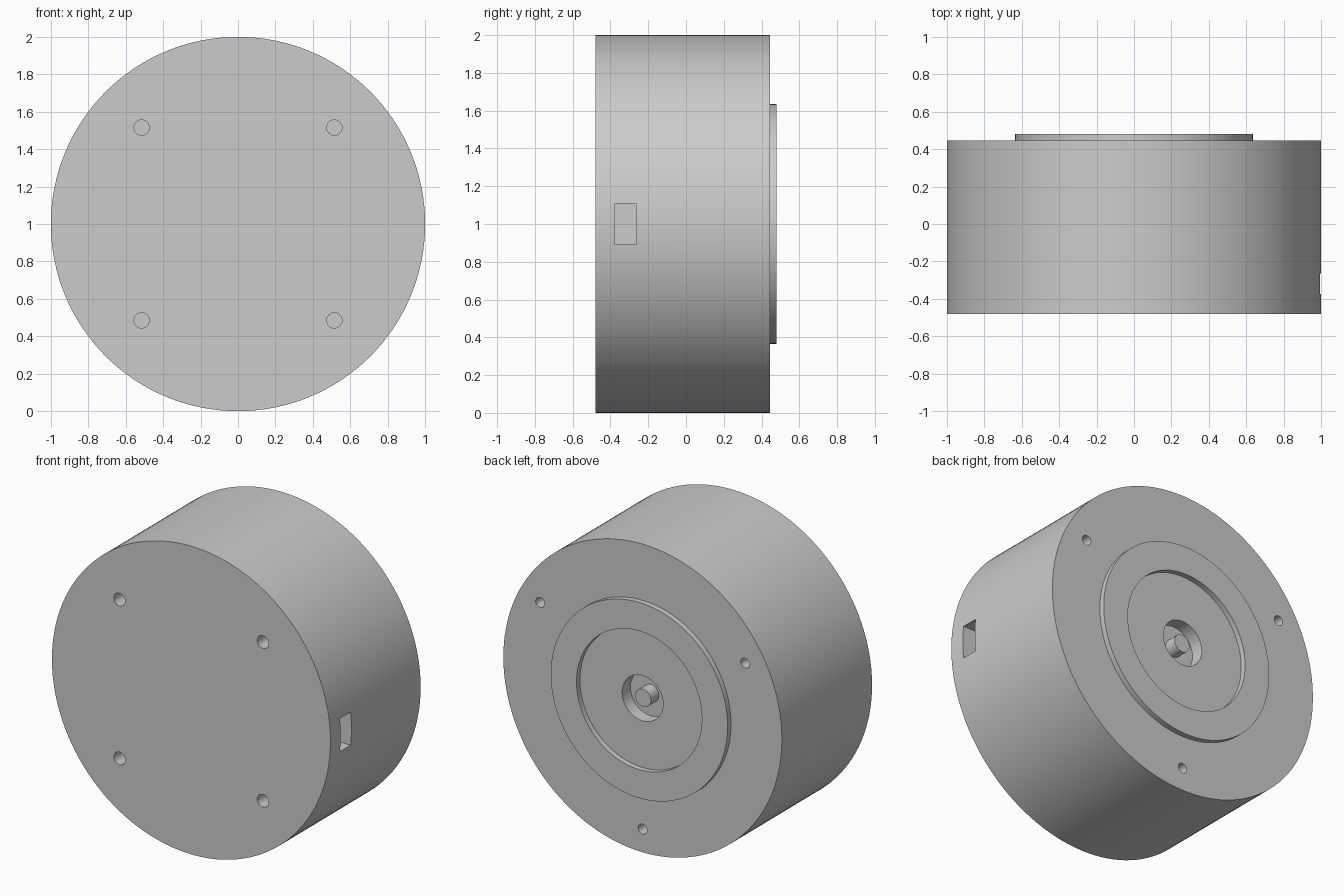
import bpy, bmesh, math
from mathutils import Matrix, Vector

if "Cube" in bpy.data.objects:
    bpy.data.objects.remove(bpy.data.objects["Cube"], do_unlink=True)

grey = bpy.data.materials.new("light grey metal")
grey.use_nodes = True
colour = (0.6, 0.6, 0.6, 1)
grey.diffuse_color = colour
grey.node_tree.nodes["Principled BSDF"].inputs["Base Color"].default_value = colour

SIDES = 128
FRONT, BACK = -0.48, 0.445
AXIS_Z = 1.0


def finish(bm, name):
    bmesh.ops.recalc_face_normals(bm, faces=bm.faces)
    mesh = bpy.data.meshes.new(name)
    bm.to_mesh(mesh)
    bm.free()
    mesh.materials.append(grey)
    obj = bpy.data.objects.new(name, mesh)
    bpy.context.collection.objects.link(obj)
    return obj


def lathe(name, profile, closed=False):
    """Turn (radius, y) points around the horizontal axis of the housing."""
    bm = bmesh.new()
    verts = [bm.verts.new((r, y, AXIS_Z)) for r, y in profile]
    edges = [bm.edges.new(pair) for pair in zip(verts, verts[1:])]
    if closed:
        edges.append(bm.edges.new((verts[-1], verts[0])))
    bmesh.ops.spin(bm, geom=verts + edges, cent=(0, 0, AXIS_Z), axis=(0, 1, 0),
                   angle=math.tau, steps=SIDES, use_duplicate=False)
    bmesh.ops.remove_doubles(bm, verts=bm.verts, dist=0.0001)
    return finish(bm, name)


def add_hole(bm, x, z, y, radius, depth):
    """Add a drill shape centred on the surface, reaching depth inside."""
    place = Matrix.Translation((x, y, z)) @ Matrix.Rotation(math.pi / 2, 4, "X")
    bmesh.ops.create_cone(bm, cap_ends=True, segments=32, radius1=radius,
                          radius2=radius, depth=depth * 2, matrix=place)


def activate(obj):
    bpy.ops.object.select_all(action="DESELECT")
    obj.select_set(True)
    bpy.context.view_layer.objects.active = obj


# Housing with a round well in the back for the shaft
housing = lathe("housing", [(0, FRONT), (1, FRONT), (1, BACK),
                            (0.147, BACK), (0.147, 0.36), (0, 0.36)])

# Raised ring and central shaft on the back
ring = lathe("raised_ring", [(0.45, BACK - 0.01), (0.635, BACK - 0.01),
                             (0.635, 0.48), (0.45, 0.48)], closed=True)
shaft = lathe("shaft", [(0, 0.34), (0.057, 0.34), (0.057, 0.44), (0, 0.44)])

# Screw holes: four in the front, three in the back
bm = bmesh.new()
for sx in (-1, 1):
    for sz in (-1, 1):
        add_hole(bm, sx * 0.515, AXIS_Z + sz * 0.515, FRONT, 0.041, 0.12)
for degrees in (30, 150, 270):
    a = math.radians(degrees)
    add_hole(bm, 0.85 * math.cos(a), AXIS_Z + 0.85 * math.sin(a), BACK, 0.032, 0.12)

# Cable slot in the left side
slot = Matrix.Translation((1, -0.32, AXIS_Z)) @ Matrix.Diagonal(Vector((0.3, 0.11, 0.215, 1)))
bmesh.ops.create_cube(bm, size=1, matrix=slot)
cutter = finish(bm, "hole_cutter")
cutter.hide_render = True

activate(housing)
cut = housing.modifiers.new("holes", "BOOLEAN")
cut.operation = "DIFFERENCE"
cut.solver = "EXACT"
cut.object = cutter
bpy.ops.object.modifier_apply(modifier=cut.name)
bpy.data.objects.remove(cutter, do_unlink=True)

# Smooth round walls, crisp rims
for part in (housing, ring, shaft):
    activate(part)
    bpy.ops.object.shade_smooth_by_angle(angle=math.radians(30))
